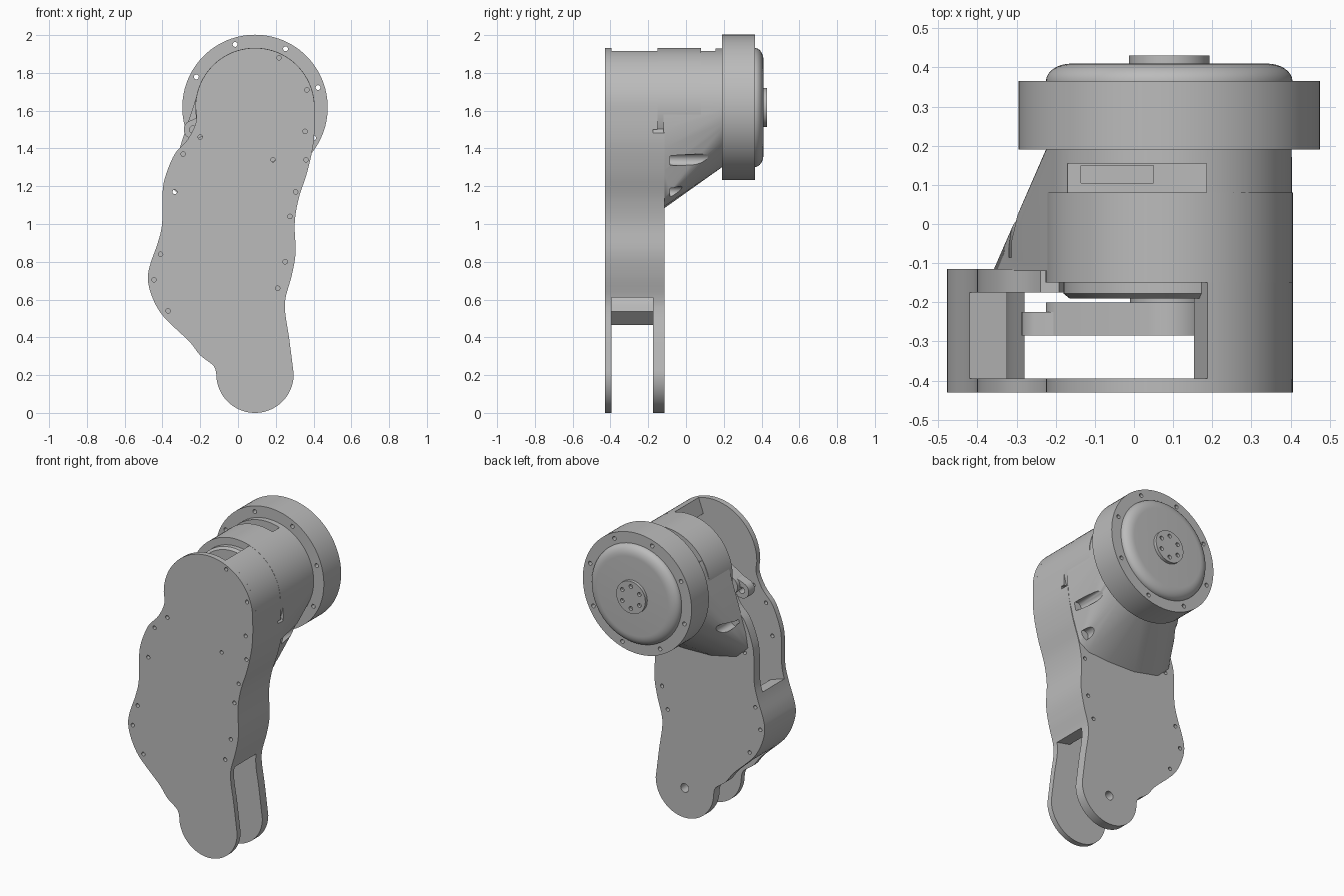
import bpy, bmesh
from math import sin, cos, pi, radians
from mathutils import Vector

if "Cube" in bpy.data.objects:
    bpy.data.objects.remove(bpy.data.objects["Cube"])

CX, CZ = 0.09, 1.617          # motor axis
grey = bpy.data.materials.new("plain grey")
grey.diffuse_color = (0.5, 0.5, 0.5, 1)
grey.use_nodes = True
grey.node_tree.nodes["Principled BSDF"].inputs["Base Color"].default_value = grey.diffuse_color


def finish(name, bm):
    bmesh.ops.recalc_face_normals(bm, faces=bm.faces)
    me = bpy.data.meshes.new(name)
    bm.to_mesh(me)
    bm.free()
    ob = bpy.data.objects.new(name, me)
    bpy.context.collection.objects.link(ob)
    me.materials.append(grey)
    return ob


def arc(cx, cz, r, a0, a1, n):
    return [(cx + r * cos(radians(a0 + (a1 - a0) * i / n)),
             cz + r * sin(radians(a0 + (a1 - a0) * i / n))) for i in range(n + 1)]


def spline(pts, n=6):
    """Smooth curve through the points."""
    p = [Vector(q) for q in [pts[0]] + pts + [pts[-1]]]
    out = []
    for i in range(1, len(p) - 2):
        a, b, c, d = p[i - 1:i + 3]
        for k in range(n):
            t = k / n
            out.append(tuple(0.5 * (2 * b + (c - a) * t + (2 * a - 5 * b + 4 * c - d) * t * t
                                    + (3 * b - a - 3 * c + d) * t ** 3)))
    return out + [tuple(pts[-1])]


def add_prism(bm, pts, y0, y1):
    f = bm.faces.new([bm.verts.new((x, y0, z)) for x, z in pts])
    r = bmesh.ops.extrude_face_region(bm, geom=[f])
    vs = [g for g in r["geom"] if isinstance(g, bmesh.types.BMVert)]
    bmesh.ops.translate(bm, verts=vs, vec=(0, y1 - y0, 0))


def prism(name, pts, y0, y1):
    bm = bmesh.new()
    add_prism(bm, pts, y0, y1)
    return finish(name, bm)


def lathe(name, prof, n=80):
    """Turn (radius, y) points round the motor axis; ends are capped."""
    bm = bmesh.new()
    rings = [[bm.verts.new((CX + r * cos(2 * pi * i / n), y, CZ + r * sin(2 * pi * i / n)))
              for i in range(n)] for r, y in prof]
    for a, b in zip(rings, rings[1:]):
        for i in range(n):
            bm.faces.new((a[i], a[(i + 1) % n], b[(i + 1) % n], b[i]))
    bm.faces.new(rings[0])
    bm.faces.new(rings[-1])
    return finish(name, bm)


def hull(name, pts):
    bm = bmesh.new()
    for p in pts:
        bm.verts.new(p)
    r = bmesh.ops.convex_hull(bm, input=bm.verts)
    junk = {g for g in r["geom_interior"] + r["geom_unused"] if isinstance(g, bmesh.types.BMVert)}
    bmesh.ops.delete(bm, geom=list(junk), context='VERTS')
    bmesh.ops.dissolve_limit(bm, angle_limit=0.01, verts=bm.verts, edges=bm.edges)
    return finish(name, bm)


def cut(ob, prisms):
    """Subtract a set of (points, y0, y1) prisms."""
    bm = bmesh.new()
    for pts, y0, y1 in prisms:
        add_prism(bm, pts, y0, y1)
    c = finish("cutter", bm)
    c.hide_render = True
    m = ob.modifiers.new("cut", 'BOOLEAN')
    m.object, m.operation, m.solver = c, 'DIFFERENCE', 'EXACT'
    bpy.context.view_layer.objects.active = ob
    bpy.ops.object.modifier_apply(modifier=m.name)
    bpy.data.objects.remove(c)


def hole(x, z, r, y0, y1, n=14):
    return (arc(x, z, r, 0, 360 - 360 / n, n - 1), y0, y1)


def rect(x0, x1, z0, z1):
    return [(x0, z0), (x1, z0), (x1, z1), (x0, z1)]


def band(path, t):
    """Strip of thickness t on the inner side of a path."""
    inner = []
    for i, p in enumerate(path):
        a, b = Vector(path[max(i - 1, 0)]), Vector(path[min(i + 1, len(path) - 1)])
        d = (b - a).normalized()
        inner.append((p[0] - d.y * t, p[1] + d.x * t))
    return path + inner[::-1]


# leg outline
right = spline([(.295, .205), (.27, .40), (.25, .53), (.252, .61), (.285, .73), (.305, .85),
                (.30, 1.0), (.32, 1.13), (.365, 1.27), (.395, 1.4), (.405, 1.5), (.405, CZ)])
left = spline([(-.225, CZ), (-.222, 1.54), (-.265, 1.45), (-.335, 1.37), (-.385, 1.25),
               (-.40, 1.155), (-.402, 1.0), (-.425, .9), (-.465, .785), (-.477, .705),
               (-.455, .615), (-.41, .53), (-.35, .465), (-.255, .375), (-.20, .305),
               (-.13, .25), (-.115, .205)])
foot = arc(.09, .205, .205, 180, 360, 40)
crown = arc(CX, CZ, .315, 0, 180, 40)

# screw positions
mounts = [(.36, 1.34), (.305, 1.17), (-.29, 1.37), (-.335, 1.17)]
low = [(.275, 1.04), (-.41, .84), (.25, .80), (-.445, .705), (.21, .66), (-.37, .54)]
front_only = [(.217, 1.88), (.365, 1.71), (.355, 1.49), (-.20, 1.46), (.185, 1.34)]

# leg plates
front = prism("front_plate", right[:-1] + crown + left[1:] + foot[:-1], -.43, -.395)
cut(front, [hole(x, z, .012, -.45, -.38) for x, z in mounts + low + front_only])
saddle = arc(CX, CZ, .30, 340, 200, 24)
back = prism("back_plate", [p for p in right if p[1] < 1.5] + saddle
             + [p for p in left if p[1] < 1.5] + foot[:-1], -.175, -.115)
cut(back, [hole(x, z, .012, -.2, -.1) for x, z in mounts + low]
    + [hole(.09, .19, .028, -.2, -.1, 16)])

# side walls between the plates
rpath = [p for p in right if p[1] >= .605]
wall = prism("right_wall", band(rpath[:-1] + arc(CX, CZ, .315, 0, 72, 20), .1), -.396, -.174)
upper = [p for p in rpath if p[1] > 1.49]
prism("right_wall_upper", band(upper[:-1] + arc(CX, CZ, .315, 0, 72, 20), .1), -.176, -.15)
prism("left_wall", band([p for p in left if .455 <= p[1] <= .92], .1), -.396, -.174)

# motor housing flaring into the leg
base = [(-.22, 1.5), (-.30, 1.4), (-.345, 1.29), (-.36, 1.2), (-.28, 1.125), (-.1, 1.085),
        (.1, 1.08), (.25, 1.09), (.315, 1.13), (.365, 1.28), (.395, 1.4), (.405, 1.5)]
ring = arc(CX, CZ, .313, 0, 355, 71)
top_ring = arc(CX, CZ, .313, 0, 180, 36)
housing = hull("motor_housing", [(x, -.12, z) for x, z in base + top_ring]
               + [(x, .195, z) for x, z in ring])
cut(housing, [hole(x, z, .03, -.085, .17, 20) for x, z in mounts])
cut(housing, [(rect(-.17, .185, 1.78, 2.0), .08, .155)])
cut(housing, [(rect(-.135, .05, 1.70, 1.85), .105, .15)])
lathe("motor_clamp", [(.316, -.15), (.316, .08)])

# motor front disc, hub and lever
lathe("motor_disc", [(.255, -.19), (.27, -.178), (.27, -.149)])
lathe("lever_hub", [(.10, -.205), (.10, -.18)])
lever = hull("motor_lever", [(x, y, z) for y in (-.285, -.2) for x, z in
             arc(CX, CZ, .11, 0, 350, 35) + arc(-.17, 1.525, .055, 0, 350, 35)])
tip = hull("lever_tip", [(x, y, z) for y in (-.285, -.225) for x, z in
           arc(-.237, 1.50, .05, 0, 350, 35) + arc(-.15, 1.53, .055, 0, 350, 35)])
cut(tip, [hole(-.237, 1.50, .02, -.3, -.2, 20)])

# output flange, rounded cap and centre boss
flange = lathe("output_flange", [(.385, .19), (.385, .365)], 96)
cut(flange, [hole(CX + .35 * cos(a), CZ + .35 * sin(a), .013, .17, .38)
             for a in (radians(17.5 + 45 * k) for k in range(8))])
lathe("output_cap", [(.315, .36)] + [(.25 + .065 * cos(a), .365 + .045 * sin(a))
                                     for a in (pi / 2 * k / 8 for k in range(9))])
boss = lathe("output_boss", [(.103, .40), (.103, .43)], 48)
cut(boss, [hole(CX + .07 * cos(a), CZ + .07 * sin(a), .013, .412, .45)
           for a in (pi / 3 * k + pi / 6 for k in range(6))])

# smooth shading with sharp edges kept
for ob in bpy.context.scene.objects:
    ob.select_set(True)
bpy.context.view_layer.objects.active = front
bpy.ops.object.shade_smooth_by_angle(angle=radians(28))
